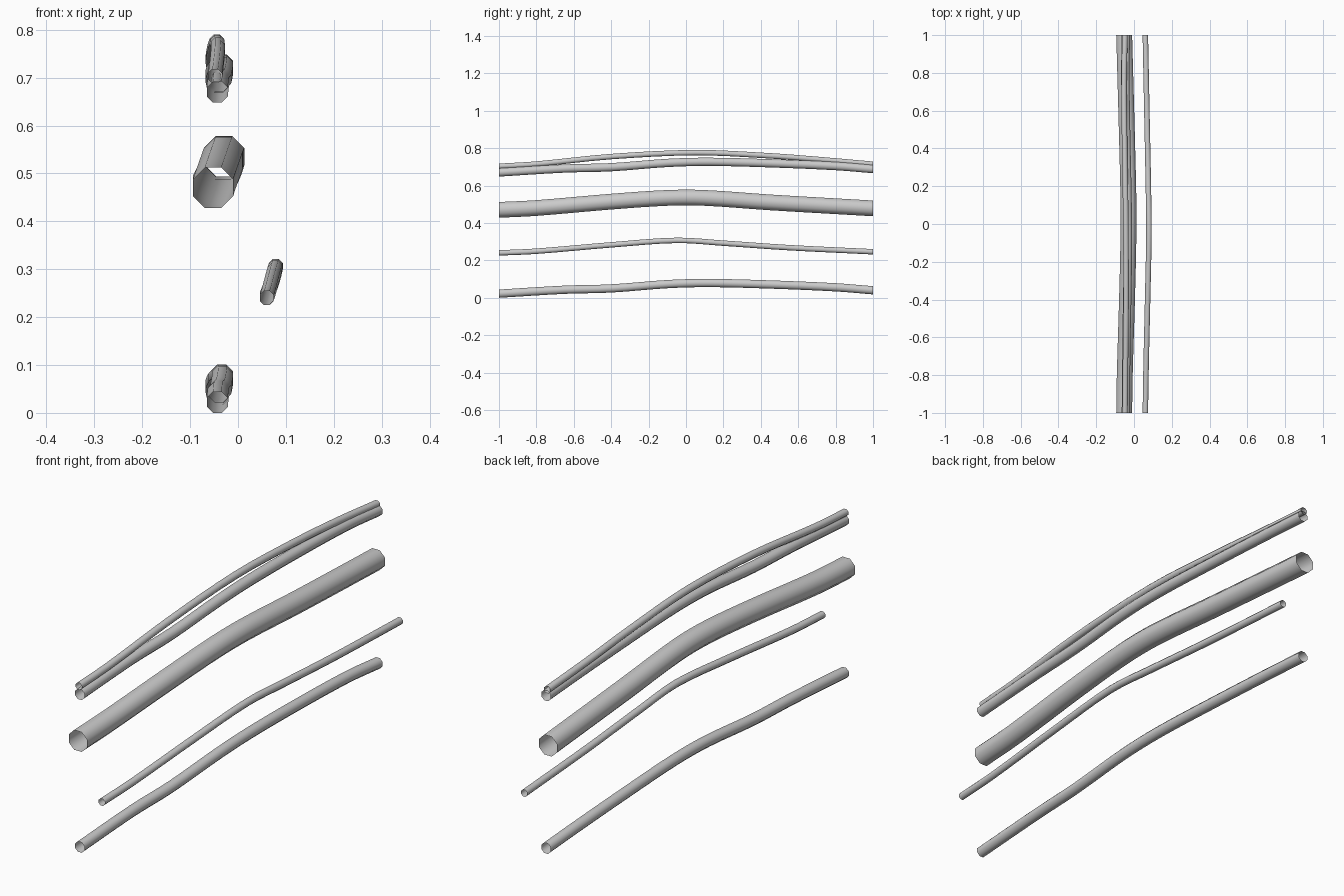
import bpy, bmesh, math
from mathutils import Vector

if "Cube" in bpy.data.objects:
    bpy.data.objects.remove(bpy.data.objects["Cube"])


def catmull(p0, p1, p2, p3, t):
    # Smooth interpolation along y between p1 and p2
    d = p2[1] - p1[1]
    m1 = (p2 - p0) * (d / (p2[1] - p0[1]))
    m2 = (p3 - p1) * (d / (p3[1] - p1[1]))
    return ((2*t**3 - 3*t**2 + 1) * p1 + (t**3 - 2*t**2 + t) * m1
            + (3*t**2 - 2*t**3) * p2 + (t**3 - t**2) * m2)


def tube(name, apothem, pts, dx=0.0, dz=0.0, steps=4, sides=8):
    # Open eight-sided tube swept through (x, y, z) points
    p = [Vector((x + dx, y, z + dz)) for x, y, z in pts]
    ext = [2 * p[0] - p[1]] + p + [2 * p[-1] - p[-2]]
    path = [catmull(*ext[i:i + 4], s / steps)
            for i in range(len(p) - 1) for s in range(steps)] + [p[-1]]
    r = apothem / math.cos(math.pi / sides)
    bm = bmesh.new()
    rings = []
    for c in path:
        ring = []
        for k in range(sides):
            a = 2 * math.pi * (k + 0.5) / sides
            ring.append(bm.verts.new(c + Vector((r * math.cos(a), 0, r * math.sin(a)))))
        rings.append(ring)
    for a, b in zip(rings, rings[1:]):
        for k in range(sides):
            n = (k + 1) % sides
            bm.faces.new((a[k], a[n], b[n], b[k]))
    bmesh.ops.recalc_face_normals(bm, faces=bm.faces)
    for f in bm.faces:
        f.smooth = True
    me = bpy.data.meshes.new(name)
    bm.to_mesh(me)
    bm.free()
    bpy.context.collection.objects.link(bpy.data.objects.new(name, me))


# Wavy pipe, used at the bottom and again near the top
wavy = [(-0.043, -1, 0.022), (-0.041, -0.65, 0.043), (-0.036, -0.4, 0.050),
        (-0.032, -0.1, 0.073), (-0.034, 0.12, 0.079), (-0.041, 0.45, 0.071),
        (-0.046, 0.8, 0.056), (-0.043, 1, 0.040)]
tube("lower_pipe", 0.022, wavy)
tube("upper_pipe", 0.022, wavy, dz=0.648)

# Thin cable set off to the side
tube("side_cable", 0.0145,
     [(0.060, -1, 0.240), (0.063, -0.8, 0.249), (0.072, -0.4, 0.283),
      (0.079, -0.05, 0.307), (0.076, 0.2, 0.292), (0.069, 0.55, 0.268),
      (0.060, 1, 0.246)])

# Thick main pipe
tube("main_pipe", 0.042,
     [(-0.052, -1, 0.470), (-0.049, -0.8, 0.480), (-0.037, -0.4, 0.514),
      (-0.030, -0.1, 0.534), (-0.029, 0.1, 0.534), (-0.037, 0.45, 0.510),
      (-0.052, 1, 0.478)])

# Thin cable running along the top
tube("top_cable", 0.0145,
     [(-0.048, -1, 0.703), (-0.046, -0.8, 0.715), (-0.042, -0.4, 0.755),
      (-0.044, 0.05, 0.776), (-0.050, 0.45, 0.759), (-0.053, 0.75, 0.736),
      (-0.048, 1, 0.714)])
